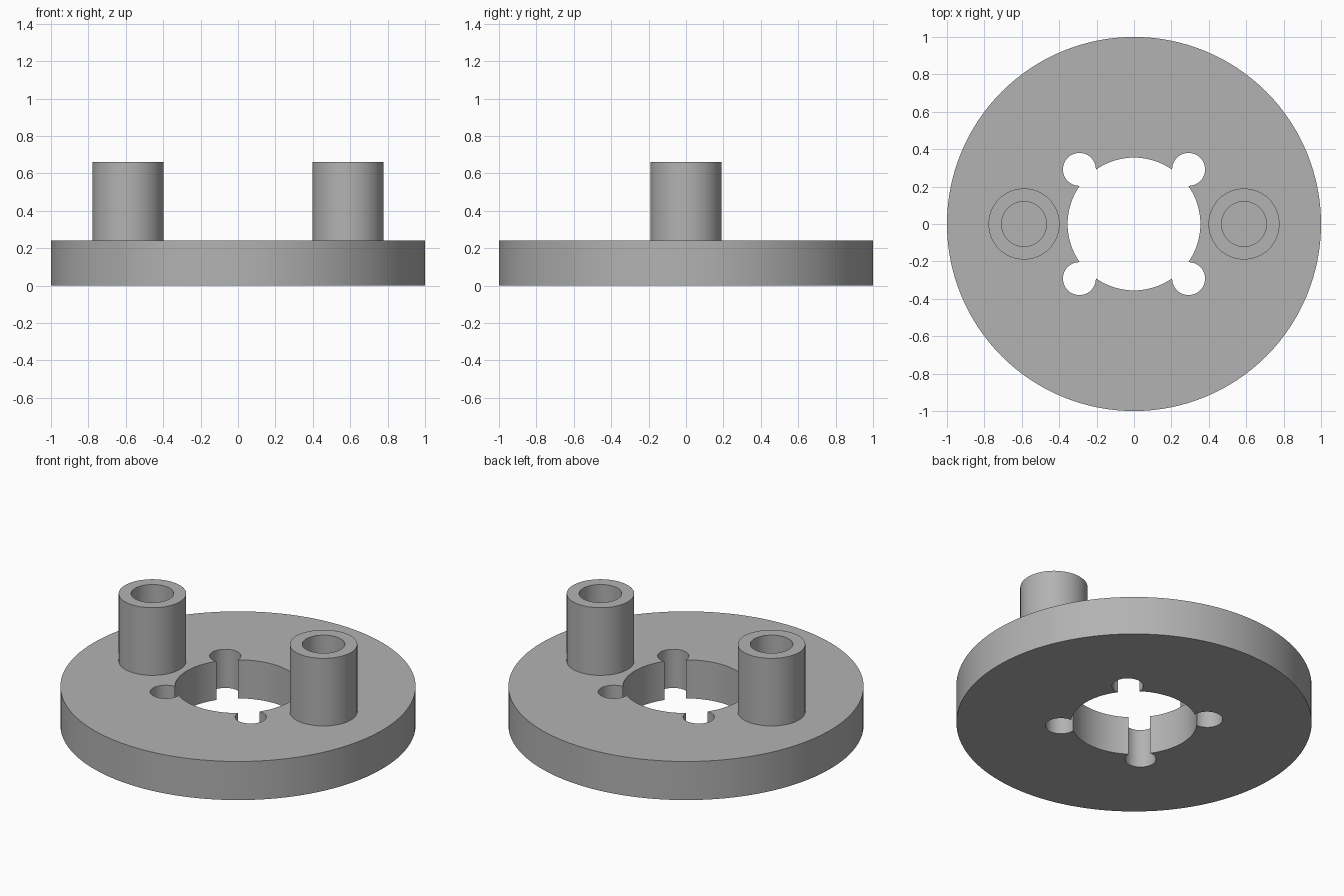
import bpy
from math import radians

if "Cube" in bpy.data.objects:
    bpy.data.objects.remove(bpy.data.objects["Cube"])

PLATE_TOP, POST_TOP = 0.24, 0.66

grey = bpy.data.materials.new("plain grey")
grey.use_nodes = True
colour = (0.45, 0.45, 0.45, 1)
grey.diffuse_color = colour
grey.node_tree.nodes["Principled BSDF"].inputs["Base Color"].default_value = colour


def cylinder(name, x, y, radius, bottom, top, sides):
    bpy.ops.mesh.primitive_cylinder_add(
        vertices=sides, radius=radius, depth=top - bottom,
        location=(x, y, (bottom + top) / 2))
    obj = bpy.context.object
    obj.name = obj.data.name = name
    return obj


def drill(obj, x, y, radius, sides=64):
    """Cut a vertical hole right through obj."""
    cutter = cylinder("cutter", x, y, radius, -1, 2, sides)
    cutter.hide_render = True
    mod = obj.modifiers.new("hole", "BOOLEAN")
    mod.operation, mod.solver, mod.object = "DIFFERENCE", "EXACT", cutter
    activate(obj)
    bpy.ops.object.modifier_apply(modifier=mod.name)
    mesh = cutter.data
    bpy.data.objects.remove(cutter)
    bpy.data.meshes.remove(mesh)


def activate(obj):
    bpy.ops.object.select_all(action="DESELECT")
    obj.select_set(True)
    bpy.context.view_layer.objects.active = obj


def finish(obj):
    obj.data.materials.clear()
    obj.data.materials.append(grey)
    activate(obj)
    bpy.ops.object.shade_smooth_by_angle(angle=radians(30))


# Round plate with a central opening and four relief holes on its rim
plate = cylinder("base_plate", 0, 0, 1, 0, PLATE_TOP, 128)
drill(plate, 0, 0, 0.355, 96)
for x in (-0.292, 0.292):
    for y in (-0.292, 0.292):
        drill(plate, x, y, 0.088, 48)
finish(plate)

# Hollow posts; the plate closes the bottom of each bore
for name, x in (("left_post", 0.588), ("right_post", -0.588)):
    post = cylinder(name, x, 0, 0.19, PLATE_TOP, POST_TOP, 64)
    drill(post, x, 0, 0.12)
    finish(post)
